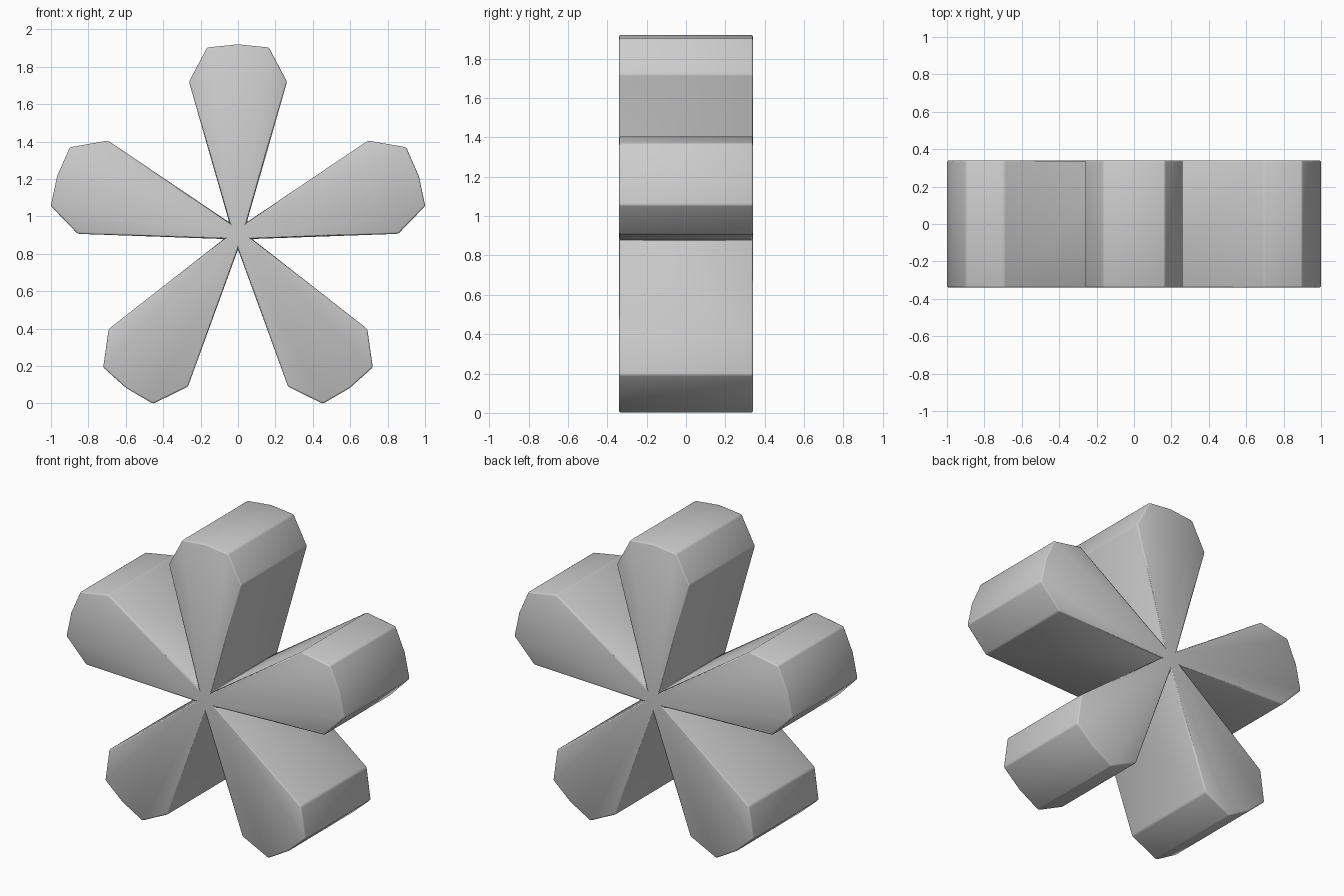
import bpy
import bmesh
from math import cos, sin, tau
from mathutils import Vector

if "Cube" in bpy.data.objects:
    bpy.data.objects.remove(bpy.data.objects["Cube"])

HUB_Z = 0.904
HALF_DEPTH = 0.34
PETALS = 5
# One upright petal outline around the hub (x, z), left shoulder to right shoulder
PETAL = [(-0.262, 0.816), (-0.165, 0.999), (0, 1.016), (0.165, 0.999), (0.262, 0.816)]
NOTCH_RADIUS = 0.08


def turned(x, z, angle):
    """Turn a point clockwise about the hub, on the front plane."""
    return Vector((x * cos(angle) + z * sin(angle), -HALF_DEPTH,
                   HUB_Z - x * sin(angle) + z * cos(angle)))


bm = bmesh.new()
# Front face: five petals sharing the hub centre and the notches between them
centre = bm.verts.new((0, -HALF_DEPTH, HUB_Z))
notches = [bm.verts.new(turned(0, NOTCH_RADIUS, tau * (i - 0.5) / PETALS))
           for i in range(PETALS)]
for i in range(PETALS):
    outline = [bm.verts.new(turned(x, z, tau * i / PETALS)) for x, z in PETAL]
    bm.faces.new([centre, notches[i], *outline, notches[(i + 1) % PETALS]])

# Extrude to the back
result = bmesh.ops.extrude_face_region(bm, geom=bm.faces[:], use_keep_orig=True)
back = [g for g in result["geom"] if isinstance(g, bmesh.types.BMVert)]
bmesh.ops.translate(bm, verts=back, vec=(0, 2 * HALF_DEPTH, 0))
bmesh.ops.recalc_face_normals(bm, faces=bm.faces[:])

mesh = bpy.data.meshes.new("five_petal_star")
bm.to_mesh(mesh)
bm.free()
star = bpy.data.objects.new("five_petal_star", mesh)
bpy.context.collection.objects.link(star)

# Narrow soft edges with smooth shading
bevel = star.modifiers.new("soft_edges", "BEVEL")
bevel.width = 0.009
bevel.segments = 2
bevel.limit_method = "ANGLE"
bevel.angle_limit = 0.35
mesh.shade_smooth()
